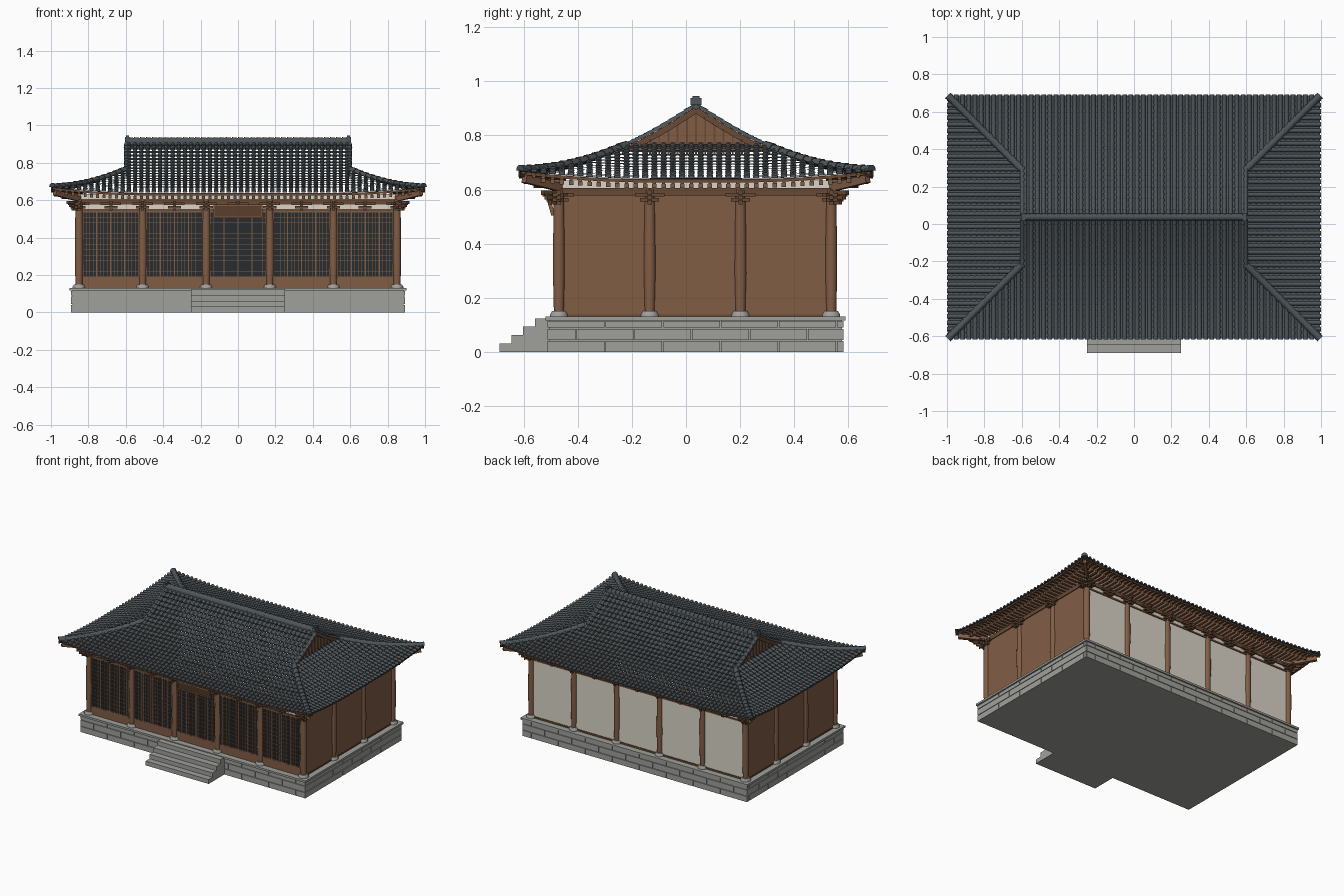
import bpy, bmesh, math
from mathutils import Vector

cube = bpy.data.objects.get("Cube")
if cube:
    bpy.data.objects.remove(cube)

UP = Vector((0, 0, 1))


def material(name, r, g, b):
    m = bpy.data.materials.new(name)
    m.use_nodes = True
    m.diffuse_color = (r, g, b, 1)
    m.node_tree.nodes["Principled BSDF"].inputs["Base Color"].default_value = (r, g, b, 1)
    return m


TILE = material("slate roof tile", 0.075, 0.09, 0.1)
WOOD = material("brown wood", 0.22, 0.11, 0.06)
DARK = material("dark wood", 0.14, 0.068, 0.035)
SCREEN = material("dark screen", 0.022, 0.025, 0.028)
PLASTER = material("cream plaster", 0.7, 0.66, 0.58)
STONE = material("grey stone", 0.35, 0.35, 0.33)


def finish(bm, name, mat, smooth=False):
    mesh = bpy.data.meshes.new(name)
    bm.to_mesh(mesh)
    bm.free()
    mesh.materials.append(mat)
    ob = bpy.data.objects.new(name, mesh)
    bpy.context.collection.objects.link(ob)
    if smooth:
        bpy.ops.object.select_all(action='DESELECT')
        ob.select_set(True)
        bpy.context.view_layer.objects.active = ob
        bpy.ops.object.shade_smooth_by_angle(angle=math.radians(42))


def beam(bm, p, q, w, h):
    """Rectangular bar from p to q, w wide and h high."""
    p, q = Vector(p), Vector(q)
    axis = (q - p).normalized()
    s = axis.cross(UP if abs(axis.z) < 0.9 else Vector((0, 1, 0))).normalized()
    n = s.cross(axis)
    rings = [[bm.verts.new(c + s * i * w / 2 + n * j * h / 2)
              for i, j in ((1, 1), (-1, 1), (-1, -1), (1, -1))] for c in (p, q)]
    a, b = rings
    bm.faces.new(a)
    bm.faces.new(b[::-1])
    for i in range(4):
        k = (i + 1) % 4
        bm.faces.new((a[i], b[i], b[k], a[k]))


def box(bm, x0, x1, y0, y1, z0, z1):
    y, z = (y0 + y1) / 2, (z0 + z1) / 2
    beam(bm, (x0, y, z), (x1, y, z), abs(y1 - y0), z1 - z0)


def lathe(bm, x, y, profile, n=14):
    rings = [[bm.verts.new((x + r * math.cos(t * math.tau / n), y + r * math.sin(t * math.tau / n), z))
              for t in range(n)] for r, z in profile]
    for a, b in zip(rings, rings[1:]):
        for i in range(n):
            k = (i + 1) % n
            bm.faces.new((a[i], a[k], b[k], b[i]))
    bm.faces.new(rings[0][::-1])
    bm.faces.new(rings[-1])


def tile(bm, p, q, r, seg=5):
    """Half-round tile, wider at its lower end p."""
    axis = (q - p).normalized()
    s = axis.cross(UP).normalized()
    n = s.cross(axis)
    lo, hi = [[bm.verts.new(c + (s * math.cos(i * math.pi / seg) + n * math.sin(i * math.pi / seg)) * rad)
               for i in range(seg + 1)] for c, rad in ((p, r), (q, r * 0.8))]
    for i in range(seg):
        bm.faces.new((lo[i], hi[i], hi[i + 1], lo[i + 1]))
    bm.faces.new(lo)


def chain(bm, pts, r):
    for p, q in zip(pts, pts[1:]):
        tile(bm, p, q, r)


# Roof shape: height depends on distance d from the eave, with lifted corners
HX, HY, YC, RIDGE_X = 0.995, 0.65, 0.037, 0.6
HIP = HX - RIDGE_X


def lift(e, d):
    return 0.03 * max(0, 1 - max(e, d) / 0.5) ** 2


def height(e, d):
    return 0.635 + 0.14 * d + 0.42 * d * d + lift(e, d)


def spot(side, sign, a, d, z):
    """Point on a slope: a runs along the eave, d inwards from it."""
    if side:
        return Vector((sign * (HX - d), YC + a, z))
    return Vector((a, YC + sign * (HY - d), z))


def limit(side, a, mid):
    if side:
        return min(HIP + 0.015, HY - abs(a))
    return HY if abs(mid) < RIDGE_X else min(HIP, HX - abs(a))


def facing(bm, pts, up):
    f = bm.faces.new([bm.verts.new(p) for p in pts])
    f.normal_update()
    if f.normal.z * up < 0:
        f.normal_flip()


tiles, soffit, rafters, fascia, band = [bmesh.new() for _ in range(5)]
ROW = 0.031
for side, half, cols in ((False, HX, 60), (True, HY, 38)):
    # Columns line up with the gable edges on the long slopes
    edges = [-half + i * 2 * half / cols for i in range(cols + 1)]
    if not side:
        edges = [max(-half, min(half, (i - 30) / 30)) for i in range(cols + 1)]
    for sign in (-1, 1):
        for l, r in zip(edges, edges[1:]):
            mid = (l + r) / 2
            e = half - abs(mid)
            top = limit(side, mid, mid)
            tops = [limit(side, x, mid) for x in (l, r)]
            for k in range(int(max(tops) / ROW) + 1):
                d0, d1 = k * ROW, (k + 1) * ROW
                pts = []
                for x, lim, d, up in ((l, tops[0], d0, 0.007), (r, tops[1], d0, 0.007),
                                      (r, tops[1], d1, 0), (l, tops[0], d1, 0)):
                    d = min(d, lim)
                    pts.append(spot(side, sign, x, d, height(half - abs(x), d) + up))
                if d0 < max(tops) - 0.001:
                    facing(tiles, pts, 1)
                if d0 < top - 0.004:
                    d1 = min(d1, top)
                    tile(tiles, spot(side, sign, mid, d0 - 0.005, height(e, d0) + 0.005),
                         spot(side, sign, mid, d1, height(e, d1) + 0.002), 0.0125)
            # Eave underside, fascia and two tiers of rafters
            under = [spot(side, sign, x, min(d, half - abs(x)), 0.633 + lift(half - abs(x), d))
                     for x, d in ((l, 0.006), (r, 0.006), (r, 0.17), (l, 0.17))]
            facing(soffit, under, -1)
            beam(fascia, *[spot(side, sign, x, 0.012, 0.632 + lift(half - abs(x), 0)) for x in (l, r)], 0.01, 0.012)
            for d0, d1, z, w in ((0.012, 0.08, 0.626, 0.012), (0.05, 0.16, 0.613, 0.016)):
                d1 = min(d1, e)
                if d1 > d0 + 0.01:
                    beam(rafters, spot(side, sign, mid, d0, z + lift(e, d0)),
                         spot(side, sign, mid, d1, z + lift(e, d1)), w, w)

# Hip ridges, verges and the main ridge
ridge = bmesh.new()
for sx in (-1, 1):
    for sy in (-1, 1):
        steps = [HIP * i / 13 for i in range(14)]
        chain(ridge, [Vector((sx * (HX - d), YC + sy * (HY - d), height(d, d) + 0.006)) for d in steps], 0.021)
        steps = [HIP - 0.01 + (HY - HIP) * i / 9 for i in range(10)]
        chain(ridge, [Vector((sx * 0.596, YC + sy * (HY - d), height(HIP, d) + 0.005)) for d in steps], 0.015)
    beam(ridge, (sx * 0.58, YC, 0.925), (sx * 0.603, YC, 0.925), 0.042, 0.026)
    beam(ridge, (sx * 0.582, YC, 0.941), (sx * 0.6, YC, 0.941), 0.026, 0.01)
box(ridge, -0.59, 0.59, YC - 0.017, YC + 0.017, 0.88, 0.92)
chain(ridge, [Vector((-0.59 + i * 1.18 / 36, YC, 0.917)) for i in range(37)], 0.021)
finish(tiles, "roof_tiles", TILE, True)
finish(ridge, "roof_ridges", TILE, True)
finish(soffit, "eave_soffit", DARK)
finish(fascia, "eave_fascia", DARK)

# Diagonal corner rafters
for sx in (-1, 1):
    for sy in (-1, 1):
        beam(rafters, (sx * 0.83, YC + sy * 0.485, 0.603), (sx * 0.98, YC + sy * 0.635, 0.64), 0.024, 0.03)
finish(rafters, "rafters", WOOD)

# Gable walls with upright boards and curved bargeboards
gable, boards = bmesh.new(), bmesh.new()
for sx in (-1, 1):
    prof = [HIP - 0.02 + (HY - HIP + 0.02) * i / 8 for i in range(9)]
    outline = [(-(HY - d), height(HIP, d)) for d in prof]
    outline += [(-y, z) for y, z in outline[-2::-1]]
    ring = [gable.verts.new((sx * 0.582, YC + y, z - 0.004)) for y, z in outline]
    gable.faces.new(ring if sx < 0 else ring[::-1]).normal_flip()
    for p, q in zip(outline, outline[1:]):
        beam(boards, *[(sx * 0.596, YC + y, z - 0.009) for y, z in (p, q)], 0.012, 0.022)
    for i in range(-5, 6):
        y = i * 0.034
        beam(boards, (sx * 0.584, YC + y, 0.73), (sx * 0.584, YC + y, height(HIP, HY - abs(y)) - 0.01), 0.006, 0.007)
bmesh.ops.recalc_face_normals(gable, faces=gable.faces)
finish(gable, "gable_walls", WOOD)
finish(boards, "gable_boards", DARK)

# Stone platform: core, blocks, coping and steps
stone = bmesh.new()
WX, Y0, Y1 = 0.85, -0.47, 0.537
box(stone, -0.886, 0.886, -0.506, 0.577, 0, 0.12)
box(stone, -0.9, 0.9, -0.52, 0.59, 0.116, 0.13)
for row, (z0, z1) in enumerate(((0, 0.04), (0.044, 0.085), (0.089, 0.113))):
    for lo, hi, flip in ((-0.892, 0.892, False), (-0.512, 0.583, True)):
        x = lo
        while x < hi - 0.01:
            end = min(hi, x + (0.107 if row % 2 and x == lo else 0.214))
            for a, b in (((-0.892, -0.882), (0.882, 0.892)) if flip else ((-0.512, -0.502), (0.573, 0.583))):
                if flip:
                    box(stone, a, b, x, end - 0.004, z0, z1)
                else:
                    box(stone, x, end - 0.004, a, b, z0, z1)
            x = end
for i in range(4):
    box(stone, -0.25, 0.25, -0.69 + i * 0.044, -0.5, 0, 0.031 * (i + 1))

# Columns on round stone pads, with stepped brackets
columns, brackets = bmesh.new(), bmesh.new()
XS = [-WX + i * 0.34 for i in range(6)]
YS = [Y0 + i * (Y1 - Y0) / 3 for i in range(4)]


def bracket(x, y, dx, dy, scale=1.0):
    out = Vector((dx, dy, 0))
    lat = Vector((-dy, dx, 0)).normalized()
    c = Vector((x, y, 0))
    for reach, z in ((0.035, 0.553), (0.048, 0.57), (0.06, 0.588)):
        beam(brackets, c - out * 0.02 + UP * z, c + out * reach * scale + UP * z, 0.016, 0.015)
    for w, z in ((0.035, 0.562), (0.055, 0.58)):
        p = c + out * 0.014 + UP * z
        beam(brackets, p - lat * w, p + lat * w, 0.02, 0.013)


for x in XS:
    for y in YS:
        ox = 0 if abs(x) < 0.84 else math.copysign(1, x)
        oy = -1 if y == YS[0] else (1 if y == YS[-1] else 0)
        if not (ox or oy):
            continue
        lathe(stone, x, y, ((0.034, 0.128), (0.034, 0.137), (0.026, 0.15)))
        lathe(columns, x, y, ((0.019, 0.148), (0.0225, 0.29), (0.0215, 0.43), (0.0185, 0.6)))
        for d in {(ox, 0), (0, oy), (ox, oy)} - {(0, 0)}:
            bracket(x, y, *d)
for i in range(5):
    for y, d in ((Y0, -1), (Y1, 1)):
        bracket((XS[i] + XS[i + 1]) / 2, y, 0, d, 0.7)
finish(stone, "stone_platform", STONE, True)
finish(columns, "columns", WOOD, True)
finish(brackets, "brackets", DARK)

# Side walls, back plaster, beams and plaster band under the rafters
walls, plaster, beams = bmesh.new(), bmesh.new(), bmesh.new()
for sx in (-1, 1):
    box(walls, sx * WX - 0.006, sx * WX + 0.006, Y0, Y1, 0.13, 0.6)
    box(beams, sx * WX - 0.012, sx * WX + 0.012, Y0, Y1, 0.578, 0.606)
    box(beams, sx * WX - 0.009, sx * WX + 0.009, Y0, Y1, 0.13, 0.138)
    box(plaster, sx * WX - 0.005, sx * WX + 0.005, Y0, Y1, 0.6, 0.634)
for y in (Y0, Y1):
    box(beams, -WX, WX, y - 0.012, y + 0.012, 0.578, 0.606)
    box(beams, -WX, WX, y - 0.01, y + 0.01, 0.541, 0.553)
    box(plaster, -WX, WX, y - 0.005, y + 0.005, 0.55, 0.634)
box(plaster, -WX, WX, Y1 - 0.005, Y1 + 0.005, 0.13, 0.56)
box(beams, -WX, WX, Y1 - 0.009, Y1 + 0.009, 0.13, 0.142)
box(walls, -WX, WX, Y0 - 0.008, Y0 + 0.008, 0.13, 0.187)

# Front lattice doors: four leaves in each bay
screen, lattice = bmesh.new(), bmesh.new()
box(screen, -WX, WX, Y0 - 0.003, Y0 + 0.006, 0.185, 0.545)
for x in XS[:-1]:
    x0, x1 = x + 0.02, x + 0.32
    for i in range(17):
        bx = x0 + (x1 - x0) * i / 16
        w = 0.007 if i % 4 == 0 else 0.0022
        box(lattice, bx - w / 2, bx + w / 2, Y0 - 0.008, Y0, 0.187, 0.543)
    for i in range(13):
        z = 0.19 + i * 0.029
        h = 0.006 if i in (0, 12) else 0.0022
        box(lattice, x0, x1, Y0 - 0.007, Y0, z - h / 2, z + h / 2)
finish(walls, "wood_walls", WOOD)
finish(plaster, "plaster_walls", PLASTER)
finish(beams, "wall_beams", DARK)
finish(screen, "door_screens", SCREEN)
finish(lattice, "door_lattice", WOOD)

# Tilted blank signboard over the middle bay
sign, frame = bmesh.new(), bmesh.new()
low, high = Vector((0, -0.492, 0.508)), Vector((0, -0.51, 0.572))
beam(sign, low, high, 0.25, 0.008)
for p in (low, high):
    beam(frame, p - Vector((0.13, 0, 0)), p + Vector((0.13, 0, 0)), 0.014, 0.008)
for sx in (-1, 1):
    beam(frame, low + Vector((sx * 0.126, 0, 0)), high + Vector((sx * 0.126, 0, 0)), 0.008, 0.014)
finish(sign, "signboard", DARK)
finish(frame, "signboard_frame", WOOD)
band.free()
